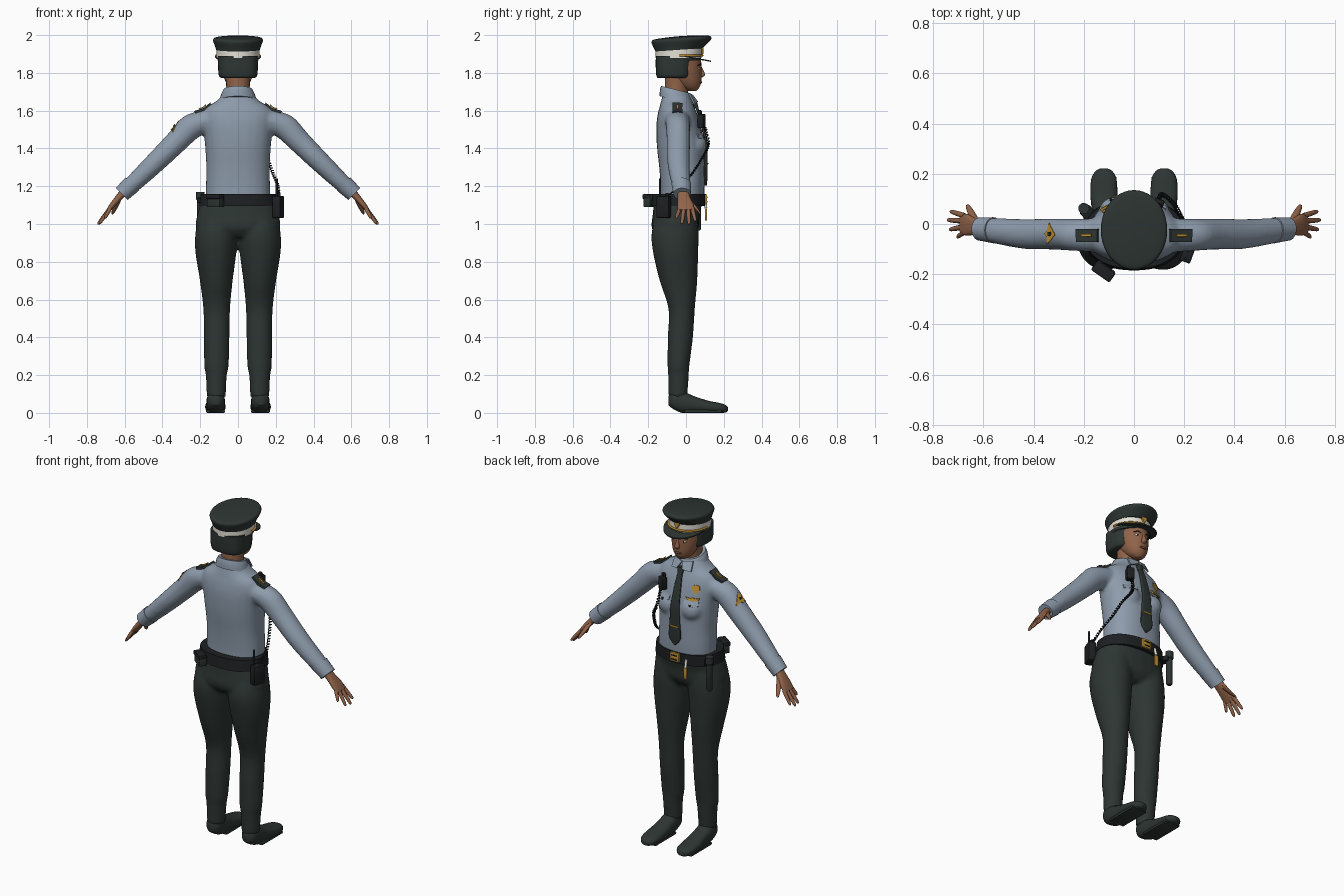
import bpy, bmesh, math
from mathutils import Vector, Matrix

cube = bpy.data.objects.get("Cube")
if cube:
    bpy.data.objects.remove(cube, do_unlink=True)

X, Y, Z = Vector((1, 0, 0)), Vector((0, 1, 0)), Vector((0, 0, 1))


def material(name, *rgb):
    m = bpy.data.materials.new(name)
    m.use_nodes = True
    m.diffuse_color = (*rgb, 1)
    m.node_tree.nodes["Principled BSDF"].inputs["Base Color"].default_value = (*rgb, 1)
    return m


green = material("dark green cloth", .026, .036, .033)
shirt_blue = material("pale blue shirt", .27, .33, .41)
skin = material("brown skin", .28, .125, .066)
gold = material("gold", .55, .29, .03)
white = material("off white", .78, .76, .68)
black = material("black", .012, .014, .016)
lip = material("lip", .2, .06, .045)


# ---- helpers ----
def finish(bm, name, mat, angle=40):
    bmesh.ops.recalc_face_normals(bm, faces=bm.faces)
    me = bpy.data.meshes.new(name)
    bm.to_mesh(me)
    bm.free()
    me.materials.append(mat)
    for p in me.polygons:
        p.use_smooth = True
    me.set_sharp_from_angle(angle=math.radians(angle))
    ob = bpy.data.objects.new(name, me)
    bpy.context.collection.objects.link(ob)
    return ob


def spline(rows, steps):
    """Smooth rows of numbers through the given ones."""
    out = []
    for i in range(len(rows) - 1):
        a, b, c, d = (rows[min(max(k, 0), len(rows) - 1)] for k in range(i - 1, i + 3))
        for j in range(steps):
            t = j / steps
            out.append([q + .5 * t * (r - p + t * (2 * p - 5 * q + 4 * r - s
                        + t * (3 * (q - r) + s - p))) for p, q, r, s in zip(a, b, c, d)])
    return out + [list(rows[-1])]


def add_loft(bm, rows, u=X, v=Y, e=2, steps=4, seg=24):
    """Closed skin over rows of (x, y, z, radius along u, radius along v)."""
    rings = []
    for x, y, z, a, b in spline(rows, steps):
        ring = []
        for k in range(seg):
            t = math.tau * k / seg
            c, s = math.cos(t), math.sin(t)
            c, s = (math.copysign(abs(w) ** (2 / e), w) for w in (c, s))
            ring.append(bm.verts.new(Vector((x, y, z)) + u * a * c + v * b * s))
        rings.append(ring)
    for r, q in zip(rings, rings[1:]):
        for k in range(seg):
            n = (k + 1) % seg
            bm.faces.new((r[k], r[n], q[n], q[k]))
    bm.faces.new(rings[0])
    bm.faces.new(rings[-1])


def loft(name, rows, mat, **kw):
    bm = bmesh.new()
    add_loft(bm, rows, **kw)
    return finish(bm, name, mat)


def ball(name, loc, size, mat):
    bm = bmesh.new()
    bmesh.ops.create_uvsphere(bm, u_segments=16, v_segments=10, radius=1,
                              matrix=Matrix.Translation(loc) @ Matrix.Diagonal((*size, 1)))
    return finish(bm, name, mat)


def box(name, loc, size, mat, turn=0, bevel=.006):
    bm = bmesh.new()
    place = Matrix.Translation(loc) @ Matrix.Rotation(math.radians(turn), 4, 'Z')
    bmesh.ops.create_cube(bm, size=1, matrix=place @ Matrix.Diagonal((*size, 1)))
    bmesh.ops.bevel(bm, geom=bm.edges[:], offset=bevel, segments=2, affect='EDGES', profile=.5)
    return finish(bm, name, mat)


def prism(name, points, push, mat):
    bm = bmesh.new()
    face = bm.faces.new([bm.verts.new(p) for p in points])
    new = bmesh.ops.extrude_face_region(bm, geom=[face])["geom"]
    bmesh.ops.translate(bm, vec=push, verts=[g for g in new if isinstance(g, bmesh.types.BMVert)])
    return finish(bm, name, mat, 20)


def tube(name, pts, r, mat):
    cu = bpy.data.curves.new(name, 'CURVE')
    cu.dimensions, cu.bevel_depth, cu.bevel_resolution = '3D', r, 1
    cu.use_fill_caps = True
    sp = cu.splines.new('POLY')
    sp.points.add(len(pts) - 1)
    for p, co in zip(sp.points, pts):
        p.co = (*co, 1)
    cu.materials.append(mat)
    bpy.context.collection.objects.link(bpy.data.objects.new(name, cu))


def blend(ob, voxel=.011):
    """Merge overlapping volumes into one soft surface."""
    m = ob.modifiers.new("merge", 'REMESH')
    m.mode, m.voxel_size, m.use_smooth_shade = 'VOXEL', voxel, True
    s = ob.modifiers.new("soften", 'SMOOTH')
    s.factor, s.iterations = .5, 5
    return ob


def on_cloth(name, outline, spot, look, up, mat, lift=0, thick=.008):
    """Thin patch that follows the shirt; spot is where the ray starts."""
    cloth = shirt.evaluated_get(bpy.context.evaluated_depsgraph_get())
    _, loc, n, _ = cloth.ray_cast(Vector(spot), look)
    v = (up - n * up.dot(n)).normalized()
    u = v.cross(n)
    pts = []
    for a, b in outline:
        p = loc + u * a + v * b
        ok, hit, _, _ = cloth.ray_cast(p + n * .06, -n)
        pts.append((hit if ok else p) + n * (lift - .004))
    return prism(name, pts, n * thick, mat)


def rect(w, h):
    return [(-w, -h), (0, -h), (w, -h), (w, h), (0, h), (-w, h)]


# ---- shirt: torso, bust and sleeves blended together ----
bm = bmesh.new()
add_loft(bm, [(0, -.02, 1.12, .17, .115), (0, -.018, 1.2, .17, .117), (0, -.022, 1.3, .168, .12),
              (0, -.03, 1.42, .175, .125), (0, -.04, 1.52, .185, .117), (0, -.045, 1.58, .187, .105),
              (0, -.048, 1.62, .165, .092), (0, -.05, 1.65, .115, .082), (0, -.052, 1.69, .08, .07)], e=2.3)
for s in (-1, 1):
    bmesh.ops.create_uvsphere(bm, u_segments=16, v_segments=10, radius=.068,
                              matrix=Matrix.Translation((s * .075, .042, 1.42)))
    add_loft(bm, [(s * .14, -.045, 1.55, .068, .075), (s * .24, -.043, 1.52, .064, .07),
                  (s * .325, -.04, 1.437, .062, .062), (s * .43, -.04, 1.333, .06, .056),
                  (s * .53, -.03, 1.237, .053, .049), (s * .612, -.02, 1.163, .044, .042)],
             u=Y, v=Vector((s * .7, 0, .7)))
shirt = blend(finish(bm, "shirt", shirt_blue))

# ---- trousers ----
bm = bmesh.new()
add_loft(bm, [(0, -.058, .93, .17, .09), (0, -.058, .98, .222, .124), (0, -.052, 1.05, .216, .124),
              (0, -.04, 1.12, .195, .128), (0, -.03, 1.16, .18, .12)], e=2.3)
for s in (-1, 1):
    add_loft(bm, [(s * .115, -.043, .08, .05, .05), (s * .115, -.04, .2, .056, .055),
                  (s * .114, -.04, .25, .065, .058), (s * .113, -.03, .4, .068, .067),
                  (s * .113, -.023, .55, .071, .07), (s * .115, -.04, .7, .087, .1),
                  (s * .117, -.055, .85, .109, .12), (s * .114, -.058, .95, .112, .125),
                  (s * .11, -.05, 1.04, .1, .11)])
blend(finish(bm, "trousers", green))

bpy.context.view_layer.update()

# ---- paired parts: shoes, cuffs, hands, shoulder straps, pockets, collar points ----
for s, side in ((-1, "right"), (1, "left")):
    loft(side + "_shoe", [(s * .118, -.092, .065, .02, .025), (s * .118, -.07, .068, .043, .046),
                          (s * .118, -.02, .057, .049, .057), (s * .118, .05, .043, .05, .043),
                          (s * .12, .12, .032, .054, .032), (s * .12, .18, .026, .05, .026),
                          (s * .12, .21, .022, .034, .02), (s * .12, .222, .02, .012, .01)],
         green, v=Z, e=2.4)
    box(side + "_shoe_sole", (s * .119, .09, .008), (.1, .2, .016), green)
    slope = Vector((s * .7, 0, .7))
    loft(side + "_cuff", [(s * .56, -.025, 1.211, .052, .05), (s * .616, -.02, 1.159, .046, .045)],
         shirt_blue, u=Y, v=slope, steps=1)
    loft(side + "_palm", [(s * .6, -.018, 1.175, .028, .022), (s * .635, -.01, 1.135, .034, .018),
                          (s * .665, -.003, 1.1, .043, .015), (s * .688, -.002, 1.07, .04, .011)],
         skin, u=Y, v=slope, e=2.5)
    fingers = {"little": (-.032, .705, -.052, 1.03), "ring": (-.011, .735, -.022, 1.0),
               "middle": (.012, .743, .016, .998), "index": (.033, .732, .05, 1.015)}
    for label, (y0, x1, y1, z1) in fingers.items():
        a, b = Vector((s * .675, y0, 1.085)), Vector((s * x1, y1, z1))
        loft(side + "_" + label + "_finger", [(*a.lerp(b, t), r, r) for t, r in
             ((0, .011), (.5, .0105), (.9, .008), (1, .003))], skin, u=Y, v=slope, seg=10)
    a, b = Vector((s * .63, .008, 1.135)), Vector((s * .665, .077, 1.055))
    loft(side + "_thumb", [(*a.lerp(b, t), r, r) for t, r in
         ((0, .016), (.5, .014), (.9, .009), (1, .003))], skin, u=Vector((-s * .9, .4, 0)), v=Z, seg=10)
    above = (s * .18, -.046, 3)
    on_cloth(side + "_shoulder_strap", rect(.048, .026), above, -Z, Y, green, thick=.016)
    on_cloth(side + "_rank_bar", rect(.022, .005), above, -Z, Y, gold, lift=.014, thick=.006)
    on_cloth(side + "_pocket_flap", [(-.042, .015), (0, .015), (.042, .015), (.042, -.01), (0, -.024), (-.042, -.01)],
             (s * .09, 2, 1.47), -Y, Z, shirt_blue)
    on_cloth(side + "_pocket_button", rect(.005, .005), (s * .09, 2, 1.458), -Y, Z, black, lift=.004)
    prism(side + "_collar_point", [(0, .03, 1.68), (s * .06, .012, 1.69), (s * .065, .04, 1.635),
                                   (s * .02, .056, 1.645)], Vector((0, .008, .003)), shirt_blue)

# ---- collar and neck ----
loft("collar", [(0, -.052, 1.655, .098, .088), (0, -.054, 1.69, .088, .084), (0, -.056, 1.712, .076, .076)],
     shirt_blue, v=Vector((0, 1, -.25)), steps=2)
loft("neck", [(0, -.055, 1.65, .066, .062), (0, -.05, 1.72, .062, .062), (0, -.04, 1.8, .066, .07)], skin)

# ---- head, face and hair ----
loft("head", [(0, .035, 1.703, .018, .018), (0, .024, 1.718, .042, .044), (0, .012, 1.742, .06, .066),
              (0, -.002, 1.775, .074, .084), (0, -.02, 1.825, .086, .102), (0, -.03, 1.88, .09, .108),
              (0, -.035, 1.92, .088, .1)], skin, seg=32)
loft("nose", [(0, .072, 1.84, .007, .008), (0, .08, 1.815, .009, .011), (0, .085, 1.79, .015, .016),
              (0, .08, 1.776, .01, .006)], skin, seg=12)
ball("mouth", (0, .076, 1.75), (.022, .009, .007), lip)
for s, side in ((-1, "right"), (1, "left")):
    ball(side + "_eye", (s * .034, .065, 1.822), (.014, .009, .007), white)
    ball(side + "_iris", (s * .034, .07, 1.822), (.006, .006, .006), black)
    tube(side + "_eyebrow", [(s * .016, .079, 1.839), (s * .034, .075, 1.845), (s * .054, .062, 1.839)], .003, black)
loft("hair", [(0, -.068, 1.772, .085, .078), (0, -.066, 1.782, .1, .09), (0, -.066, 1.82, .105, .094),
              (0, -.06, 1.89, .106, .1)], green, e=3, seg=32)

# ---- peaked cap ----
tilt = Vector((0, 1, .07))
loft("cap_base", [(0, -.04, 1.865, .108, .117), (0, -.04, 1.885, .112, .121)], green, steps=1, seg=40)
loft("cap_band", [(0, -.04, 1.88, .113, .122), (0, -.04, 1.928, .114, .122)], white, steps=1, seg=40)
loft("cap_crown", [(0, -.038, 1.922, .116, .124), (0, -.03, 1.945, .123, .142), (0, -.024, 1.966, .131, .157),
                   (0, -.024, 1.978, .131, .157), (0, -.024, 1.987, .118, .143), (0, -.024, 1.993, .06, .075),
                   (0, -.024, 1.995, .004, .005)], green, v=tilt, seg=40)
arc = [math.pi * k / 24 for k in range(25)]
prism("cap_visor", [(.121 * math.cos(t), -.005 + .138 * math.sin(t), 1.884 - .026 * math.sin(t)) for t in arc],
      Vector((0, 0, .007)), green)
tube("cap_strap", [(.116 * math.cos(t), -.035 + .122 * math.sin(t), 1.892) for t in arc], .006, gold)
shield = [(-.016, .02), (0, .025), (.016, .02), (.017, 0), (0, -.025), (-.017, 0)]
prism("cap_badge", [(a, .083, 1.922 + b) for a, b in shield], Vector((0, .009, .003)), gold)

# ---- tie ----
loft("tie_knot", [(0, .045, 1.652, .021, .012), (0, .055, 1.615, .013, .012)], green, steps=1, e=4)
loft("tie", [(0, .056, 1.62, .014, .008), (0, .078, 1.55, .021, .008), (0, .104, 1.44, .028, .008),
             (0, .106, 1.34, .033, .008), (0, .106, 1.25, .038, .008), (0, .104, 1.205, .004, .006)],
     green, e=4)
box("tie_clip", (0, .114, 1.32), (.056, .008, .008), gold, bevel=.002)

# ---- badges ----
on_cloth("chest_badge", [(a * 1.3, b * 1.1) for a, b in shield], (-.105, 2, 1.545), -Y, Z, gold)
wings = [(-.042, .008), (-.012, .003), (0, .009), (.012, .003), (.042, .008), (.03, -.007), (0, -.01), (-.03, -.007)]
on_cloth("chest_wings", wings, (-.095, 2, 1.492), -Y, Z, gold, lift=.004)
on_cloth("sleeve_patch", [(-.042, -.028), (-.012, -.018), (0, -.03), (.012, -.018), (.042, -.028),
                          (.022, .008), (0, .034), (-.022, .008)], (-.335, -.04, 3), -Z, X, gold)
on_cloth("sleeve_patch_centre", rect(.008, .006), (-.335, -.04, 3), -Z, X, green, lift=.004)

# ---- duty belt and what hangs on it ----
loft("belt", [(0, -.042, 1.095, .205, .143), (0, -.038, 1.16, .197, .14)], black, steps=1, seg=48, e=2.2)
box("buckle", (0, .104, 1.13), (.06, .016, .055), gold)
for dz in (-.012, .012):
    box("buckle_slot", (0, .111, 1.13 + dz), (.04, .006, .008), black, bevel=.001)
box("back_pouch", (-.12, -.185, 1.122), (.085, .045, .065), green, turn=-35)
box("back_pouch_flap", (-.122, -.189, 1.145), (.09, .046, .025), black, turn=-35)
box("radio", (.213, -.118, 1.09), (.045, .07, .115), black, turn=-20)
tube("radio_antenna", [(.205, -.138, 1.14), (.205, -.138, 1.24)], .006, black)
box("radio_knob", (.218, -.1, 1.155), (.016, .016, .018), black, bevel=.003)
loft("baton", [(-.2, .062, .965, .012, .012), (-.2, .062, .972, .017, .017), (-.2, .062, 1.125, .017, .017),
               (-.2, .062, 1.13, .022, .022), (-.2, .062, 1.17, .022, .022)], green, steps=1, seg=16)
box("baton_loop", (-.185, .045, 1.125), (.05, .045, .03), black, turn=40)
tube("key_strap", [(-.068, .095, 1.13), (-.07, .106, 1.085)], .008, white)
box("keys", (-.07, .106, 1.05), (.024, .01, .065), gold, bevel=.003)

# ---- shoulder microphone with coiled cord ----
box("microphone", (.098, .083, 1.545), (.042, .034, .075), black, turn=-20)
box("microphone_clip", (.098, .073, 1.59), (.022, .02, .025), black, turn=-20)
path = spline([(.1, .1, 1.51), (.112, .118, 1.42), (.155, .085, 1.35), (.185, .035, 1.27),
               (.212, -.03, 1.2), (.213, -.1, 1.15)], 40)
tube("coiled_cord", [(x + .007 * math.cos(k), y + .007 * math.sin(k), z + .003 * math.sin(k))
                     for k, (x, y, z) in enumerate(path)], .0032, black)
